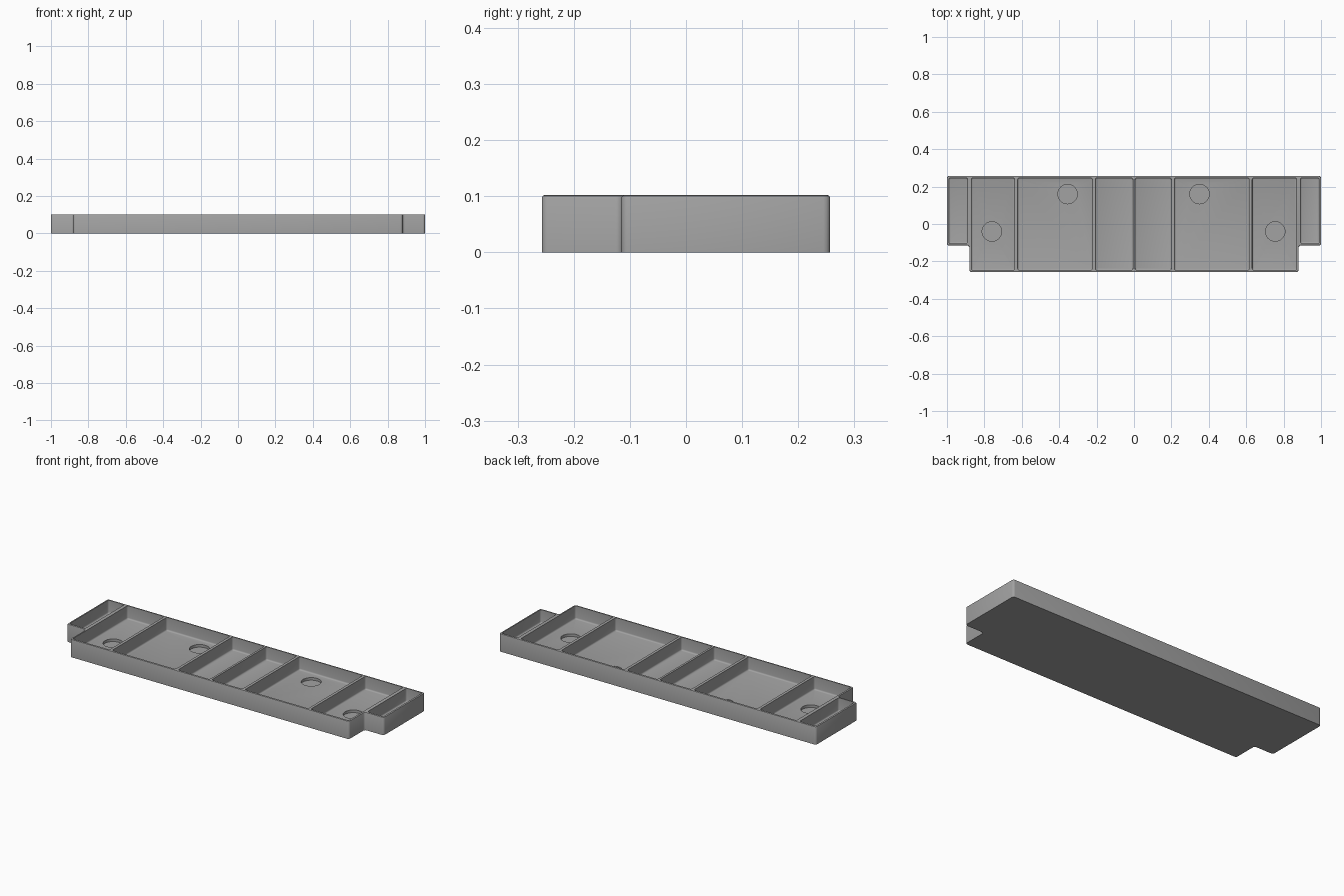
import bpy, bmesh, math
from mathutils import Matrix

if "Cube" in bpy.data.objects:
    bpy.data.objects.remove(bpy.data.objects["Cube"])

H, FLOOR, WALL = 0.102, 0.027, 0.010   # tray height, floor thickness, wall thickness
Y0, Y1, STEP = -0.257, 0.257, -0.115   # front, back, front of the end cells

gray = bpy.data.materials.new("plain_gray")
gray.diffuse_color = (0.36, 0.36, 0.36, 1)
gray.use_nodes = True
gray.node_tree.nodes["Principled BSDF"].inputs["Base Color"].default_value = gray.diffuse_color


def make_object(name, bm):
    bmesh.ops.recalc_face_normals(bm, faces=bm.faces)
    mesh = bpy.data.meshes.new(name)
    bm.to_mesh(mesh)
    bm.free()
    mesh.materials.append(gray)
    ob = bpy.data.objects.new(name, mesh)
    bpy.context.collection.objects.link(ob)
    return ob


def prism(bm, pts, z0, z1):
    """Extrude an outline upward and return the new faces."""
    base = bm.faces.new([bm.verts.new((x, y, z0)) for x, y in pts])
    new = bmesh.ops.extrude_face_region(bm, geom=[base])["geom"]
    bmesh.ops.translate(bm, verts=[v for v in new if isinstance(v, bmesh.types.BMVert)],
                        vec=(0, 0, z1 - z0))


def round_edges(bm, test, r, seg=3):
    edges = [e for e in bm.edges if test(*[v.co for v in e.verts])]
    bmesh.ops.bevel(bm, geom=edges, offset=r, segments=seg, profile=0.5,
                    affect='EDGES', clamp_overlap=True)


def upright(a, b):
    return abs(a.z - b.z) > 0.02


# Tray body: stepped outline with rounded corners and soft top edge
half = [(0.88, Y0), (0.88, STEP), (1.0, STEP), (1.0, Y1)]
bm = bmesh.new()
prism(bm, half + [(-x, y) for x, y in reversed(half)], 0, H)
round_edges(bm, upright, 0.012)
round_edges(bm, lambda a, b: min(a.z, b.z) > H - 0.001, 0.005, 2)
tray = make_object("divided_tray", bm)

# Compartment cutter: eight cells with rounded corners and floor fillets
cells = [(-0.99, -0.89), (-0.870, -0.638), (-0.622, -0.222), (-0.206, -0.006),
         (0.006, 0.200), (0.216, 0.616), (0.632, 0.870), (0.89, 0.99)]
bm = bmesh.new()
for a, b in cells:
    front = (STEP if max(abs(a), abs(b)) > 0.95 else Y0) + WALL
    back = Y1 - WALL
    prism(bm, [(a, front), (b, front), (b, back), (a, back)], FLOOR, H + 0.03)
round_edges(bm, upright, 0.010)
round_edges(bm, lambda a, b: max(a.z, b.z) < FLOOR + 0.001, 0.008)
cell_cutter = make_object("cell_cutter", bm)

# Round recess cutter: four shallow pockets in the floors
bm = bmesh.new()
for x, y in [(-0.76, -0.04), (-0.355, 0.16), (0.35, 0.16), (0.755, -0.04)]:
    bmesh.ops.create_cone(bm, cap_ends=True, segments=40, radius1=0.052, radius2=0.052,
                          depth=0.04, matrix=Matrix.Translation((x, y, 0.032)))
pocket_cutter = make_object("pocket_cutter", bm)

# Cut the compartments and pockets out of the body
bpy.context.view_layer.objects.active = tray
tray.select_set(True)
for cutter in (cell_cutter, pocket_cutter):
    cutter.hide_render = True
    mod = tray.modifiers.new("cut", 'BOOLEAN')
    mod.operation, mod.solver, mod.object = 'DIFFERENCE', 'EXACT', cutter
    bpy.ops.object.modifier_apply(modifier=mod.name)
    bpy.data.objects.remove(cutter)

bpy.ops.object.shade_smooth_by_angle(angle=math.radians(35))
